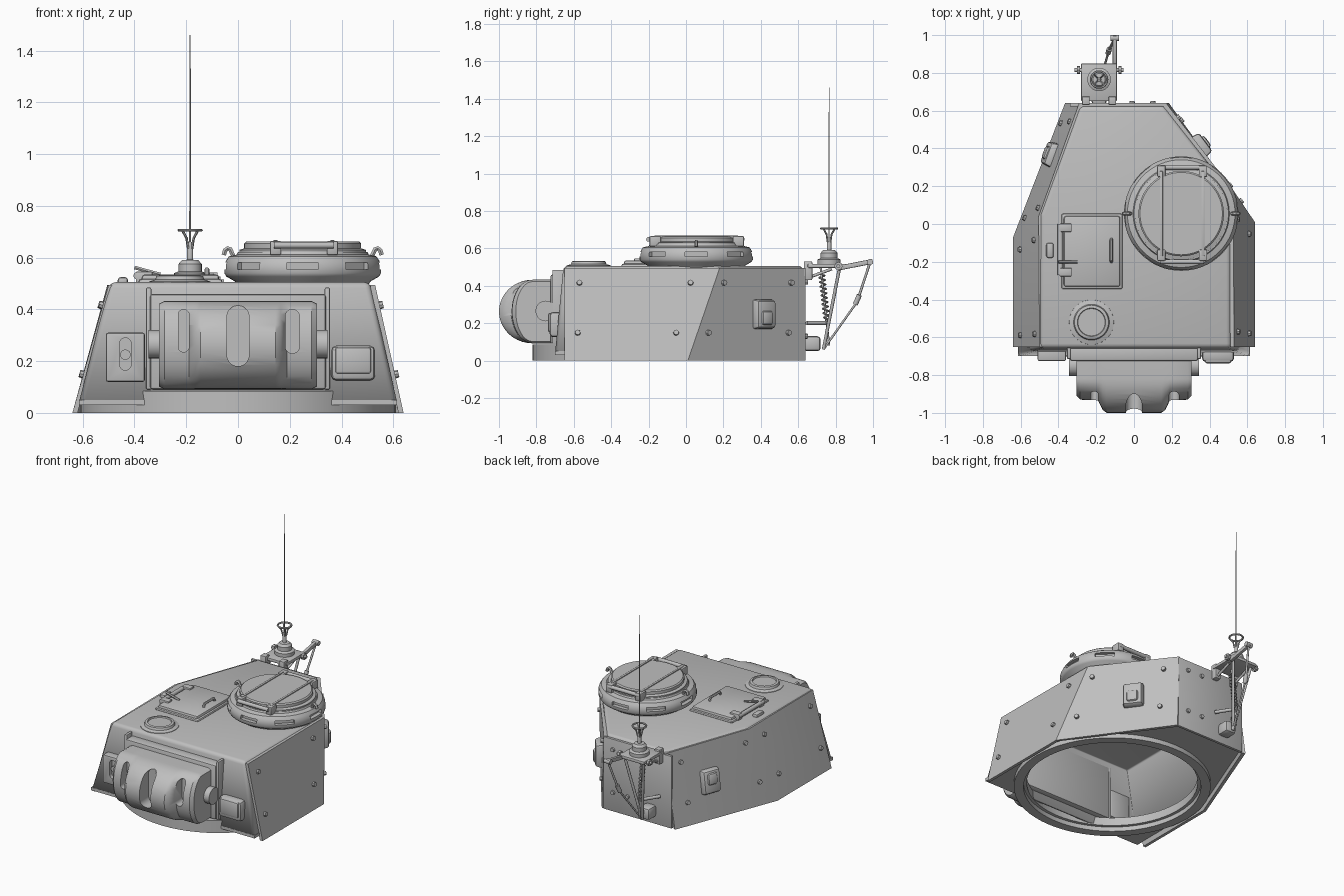
import bpy, bmesh
from math import sin, cos, pi, radians
from mathutils import Vector, Matrix

cube = bpy.data.objects.get("Cube")
if cube:
    bpy.data.objects.remove(cube)

steel = bpy.data.materials.new("grey_steel")
steel.use_nodes = True
steel.diffuse_color = (0.52, 0.52, 0.52, 1)
steel.node_tree.nodes["Principled BSDF"].inputs["Base Color"].default_value = (0.52, 0.52, 0.52, 1)


def shade(me):
    me.shade_smooth()
    me.set_sharp_from_angle(angle=radians(32))


def loft(name, rings, cap_start=True, cap_end=True, loop=False, bevel=0, segs=2):
    """Skin a row of closed point rings."""
    bm = bmesh.new()
    vs = [[bm.verts.new(p) for p in ring] for ring in rings]
    n = len(rings[0])
    pairs = list(zip(vs, vs[1:])) + ([(vs[-1], vs[0])] if loop else [])
    for a, b in pairs:
        for i in range(n):
            j = (i + 1) % n
            bm.faces.new((a[i], a[j], b[j], b[i]))
    if cap_start and not loop:
        bm.faces.new(vs[0][::-1])
    if cap_end and not loop:
        bm.faces.new(vs[-1])
    bmesh.ops.recalc_face_normals(bm, faces=bm.faces)
    if bevel:
        edges = [e for e in bm.edges if len(e.link_faces) == 2 and e.calc_face_angle() > 0.3]
        bmesh.ops.bevel(bm, geom=edges, offset=bevel, segments=segs, profile=0.5,
                        affect='EDGES', clamp_overlap=True)
    me = bpy.data.meshes.new(name)
    bm.to_mesh(me)
    bm.free()
    me.materials.append(steel)
    shade(me)
    ob = bpy.data.objects.new(name, me)
    bpy.context.collection.objects.link(ob)
    return ob


def box(name, loc, size, bevel=0.004, rot=None, taper=1.0):
    """Box; taper scales the outer (local +z) face."""
    rot = rot or Matrix.Identity(3)
    rings = []
    for k, t in ((-1, 1), (1, taper)):
        rings.append([Vector(loc) + rot @ Vector((a * size[0] / 2 * t, b * size[1] / 2 * t, k * size[2] / 2))
                      for a, b in ((-1, -1), (1, -1), (1, 1), (-1, 1))])
    return loft(name, rings, bevel=bevel)


def span(name, x, y, z, bevel=0.004):
    return box(name, [sum(v) / 2 for v in (x, y, z)], [v[1] - v[0] for v in (x, y, z)], bevel)


def rod(name, a, b, r0, r1=None, n=12):
    a, b = Vector(a), Vector(b)
    q = (b - a).to_track_quat('Z', 'Y')
    r1 = r0 if r1 is None else r1
    return loft(name, [[p + q @ Vector((r * cos(2 * pi * i / n), r * sin(2 * pi * i / n), 0)) for i in range(n)]
                       for p, r in ((a, r0), (b, r1))])


def lathe(name, centre, profile, n=48, loop=False):
    return loft(name, [[(centre[0] + r * cos(2 * pi * i / n), centre[1] + r * sin(2 * pi * i / n), z)
                        for i in range(n)] for r, z in profile], loop=loop)


def wire(name, pts, r):
    """Bent round bar along points, as a mesh."""
    cu = bpy.data.curves.new(name, 'CURVE')
    cu.dimensions, cu.bevel_depth, cu.bevel_resolution, cu.use_fill_caps = '3D', r, 1, True
    sp = cu.splines.new('POLY')
    sp.points.add(len(pts) - 1)
    for p, co in zip(sp.points, pts):
        p.co = (*co, 1)
    tmp = bpy.data.objects.new(name + "_path", cu)
    me = bpy.data.meshes.new_from_object(tmp)
    bpy.data.objects.remove(tmp)
    me.materials.clear()
    me.materials.append(steel)
    shade(me)
    ob = bpy.data.objects.new(name, me)
    bpy.context.collection.objects.link(ob)


def cut(ob, cutters):
    for c in cutters:
        m = ob.modifiers.new("cut", 'BOOLEAN')
        m.operation, m.solver, m.object = 'DIFFERENCE', 'EXACT', c
    me = bpy.data.meshes.new_from_object(ob.evaluated_get(bpy.context.evaluated_depsgraph_get()))
    ob.modifiers.clear()
    ob.data = me
    shade(me)
    for c in cutters:
        bpy.data.objects.remove(c)


def slot(x, z0, z1, w, y0, y1):
    """Stadium-shaped cutter running along y."""
    r, ring = w / 2, []
    for i in range(24):
        a = 2 * pi * (i + 0.5) / 24
        ring.append((x + r * cos(a), (z1 - r if sin(a) > 0 else z0 + r) + r * sin(a)))
    return loft("slot_cutter", [[(px, y, pz) for px, pz in ring] for y in (y0, y1)])


# Hollow turret body with rounded roof edges
low = [(-.615, -.70), (-.615, -.06), (-.35, .625), (.17, .625), (.615, 0), (.615, -.70)]
high = [(-.495, -.655), (-.495, .05), (-.285, .625), (.16, .625), (.51, .17), (.51, -.655)]
body = loft("turret_body", [[(x, y, .04) for x, y in low], [(x, y, .505) for x, y in high]],
            cap_start=False, bevel=.022, segs=3)
sol = body.modifiers.new("wall", 'SOLIDIFY')
sol.thickness, sol.offset = .02, -1

# Floor plate with the round ring opening
RC = (0, -.21)
floor = loft("floor_plate", [[(x, y, z) for x, y in low] for z in (.03, .05)])
cut(floor, [rod("floor_cutter", (*RC, -.1), (*RC, .2), .57, n=64)])
lathe("turret_ring", RC, [(.55, 0), (.61, 0), (.61, .085), (.53, .085), (.53, .03), (.55, .03)], 64, loop=True)

# Bolted side armour, front and rear panel on each side
B = ((.64, -.65), (.64, .01), (.185, .64)), ((.53, -.65), (.525, .18), (.17, .64))
A = ((-.64, -.65), (-.64, -.07), (-.365, .64)), ((-.50, -.65), (-.505, .04), (-.29, .64))
for side, (bot, top), s in (("left", B, 1), ("right", A, -1)):
    rings = []
    for k in range(3):
        b, t = Vector((*bot[k], 0)), Vector((*top[k], .495))
        inner = Vector((-s * .02, 0 if k < 2 else -.012, 0))
        rings.append([b, t, t + inner, b + inner])
    loft(side + "_armour", rings)
    for k, panel in enumerate(("front", "rear")):
        def at(u, v):
            b = Vector((*bot[k], 0)).lerp(Vector((*bot[k + 1], 0)), u)
            t = Vector((*top[k], .495)).lerp(Vector((*top[k + 1], .495)), u)
            return b.lerp(t, v)
        ux = (at(1, .5) - at(0, .5)).normalized()
        nz = ux.cross(at(.5, 1) - at(.5, 0)).normalized() * s
        up = nz.cross(ux).normalized()
        for u in (.1, .84):
            for v in (.3, .84):
                p = at(u, v)
                rod(f"{side}_{panel}_bolt", p - nz * .01, p + nz * .014, .017, .014, 8)
        if k:
            # Pistol port cover
            rot = Matrix((ux, up, nz)).transposed()
            box(side + "_pistol_port", at(.58, .5) + nz * .015, (.135, .165, .05), .014, rot, .88)
            box(side + "_port_lip", at(.58, .5) + nz * .03 - up * .02, (.085, .09, .045), .014, rot, .8)
span("rear_armour", (-.34, .175), (.622, .64), (.0, .49), .002)
for x in (-.01, .1):
    for z in (.13, .42):
        rod("rear_bolt", (x, .63, z), (x, .652, z), .016, .013, 8)

# Gun mantlet: half-round section stretched across its width
def section(x, depth, h):
    arc = [(x, -.82 - depth * cos(a), .262 + h * sin(a)) for a in (pi * i / 20 - pi / 2 for i in range(21))]
    return arc + [(x, -.65, .262 + h), (x, -.65, .262 - h)]


half = [(0, .18, .17), (.145, .18, .17), (.165, .165, .17), (.19, .115, .17), (.285, .11, .17), (.305, .09, .16)]
stations = [(-x, d, h) for x, d, h in half[:0:-1]] + half
mantlet = loft("gun_mantlet", [section(*s) for s in stations])
cut(mantlet, [slot(0, .18, .415, .085, -1.1, -.90), slot(-.21, .235, .40, .042, -1.1, -.86),
              slot(.21, .23, .40, .055, -1.1, -.86)])
span("mantlet_frame", (-.34, .34), (-.725, -.64), (.09, .46), .012)
for s in (-1, 1):
    rod("mantlet_trunnion", (s * .29, -.75, .265), (s * .345, -.75, .265), .055, n=20)
    span("frame_rib", *[sorted((s * .335, s * .355)), (-.715, -.64), (.09, .485)], .006)

# Front visors
visor = span("sight_visor", (-.51, -.36), (-.725, -.65), (.12, .31), .008)
cut(visor, [slot(-.435, .165, .29, .045, -.8, -.70)])
rod("sight_lens", (-.435, -.66, .225), (-.435, -.715, .225), .02, n=16)
span("driver_visor", (.36, .53), (-.73, -.65), (.125, .26), .02)
span("visor_lid", (.375, .515), (-.738, -.70), (.15, .255), .012)

# Commander cupola with vision slits
CC = (.25, .055)
cupola = lathe("cupola", CC, [(.25, .49), (.262, .508), (.295, .527), (.303, .54), (.303, .572), (.295, .59),
                              (.285, .605), (.255, .612), (.25, .622), (.235, .622)], 64)
slits = []
for i in range(8):
    a = i * pi / 4
    rot = Matrix.Rotation(a, 3, 'Z')
    slits.append(box("slit_cutter", Vector((*CC, .568)) + rot @ Vector((.30, 0, 0)), (.05, .12, .026), 0, rot))
cut(cupola, slits)
lathe("cupola_hatch", CC, [(.245, .615), (.245, .63), (.226, .636), (.226, .655), (.218, .662)], 64)
lathe("cupola_inner_ring", CC, [(.17, .45), (.2, .45), (.2, .5), (.17, .5)], 40, loop=True)
for x in (.145, .365):
    span("hatch_strap", (x - .008, x + .008), (-.17, .28), (.655, .668), .003)
    for y in (-.165, .28):
        span("hatch_hinge", (x - .022, x + .022), (y - .03, y + .03), (.61, .665), .006)
for y in (-.2, .3):
    rod("hatch_bar", (.14, y, .648), (.37, y, .648), .013)
for s in (-1, 1):
    wire("cupola_hook", [(CC[0] + s * r, CC[1], z) for r, z in
                         ((.265, .60), (.28, .632), (.29, .636), (.3, .628), (.305, .61))], .01)

# Loader hatch with hinge and handle
span("loader_hatch_rim", (-.385, -.06), (-.345, .055), (.495, .518), .012)
span("loader_hatch", (-.372, -.073), (-.332, .042), (.50, .535), .012)
rod("loader_hinge", (-.39, -.27, .53), (-.39, .0, .53), .014)
for y in (-.255, -.02):
    span("hinge_leaf", (-.395, -.33), (y - .022, y + .022), (.50, .546), .005)
wire("hatch_handle", [(-.12, -.2, .53), (-.12, -.19, .555), (-.12, -.09, .555), (-.12, -.08, .53)], .009)
wire("hatch_lever", [(-.3, -.2, .535), (-.35, -.2, .548), (-.4, -.2, .562)], .008)
span("hatch_stop", (-.465, -.425), (-.18, -.10), (.49, .525), .012)

# Roof vent
lathe("roof_vent", (-.225, -.52), [(.12, .495), (.118, .508), (.095, .515), (.09, .53), (.075, .533),
                                   (.072, .525)], 40)

# Antenna mount on the rear
AX, AY = -.185, .765
span("antenna_bracket", (-.28, -.09), (.65, .85), (.495, .517), .006)
lathe("antenna_base", (AX, AY), [(.062, .51), (.062, .54), (.045, .547), (.045, .575), (.032, .59),
                                 (.012, .592), (.012, .65), (.008, .66)], 24)
rod("antenna_lower", (AX, AY, .65), (AX, AY, 1.33), .0035, .003, 8)
rod("antenna_tip", (AX, AY, 1.33), (AX, AY, 1.46), .002, n=6)
circle = [(.043 * cos(2 * pi * i / 24), .043 * sin(2 * pi * i / 24)) for i in range(25)]
wire("antenna_guard", [(AX + x, AY + y, .706) for x, y in circle], .006)
for x, y in circle[3:24:6]:
    wire("guard_strut", [(AX + x * .25, AY + y * .25, .635), (AX + x * .45, AY + y * .45, .675),
                         (AX + x, AY + y, .706)], .005)
rod("bracket_pin", (-.315, .815, .505), (-.055, .815, .505), .01)
for x in (-.295, -.075):
    rod("pin_nut", (x - .008, .815, .505), (x + .008, .815, .505), .022, n=8)
for x in (-.255, -.115):
    span("bracket_foot", (x - .02, x + .02), (.63, .675), (.43, .53), .005)
    rod("bracket_brace", (x, .82, .49), (AX, .735, .06), .009)
    rod("bracket_strut", (x, .645, .2), (AX, .755, .2), .011)
    rod("upper_strut", (x, .645, .44), (x, .78, .49), .008)
span("lower_mount", (-.225, -.145), (.63, .72), (.05, .13), .018)

# Tension spring, swing arm and link rod
coil = []
for i in range(133):
    t, a = i / 132, i * pi / 6
    coil.append((AX + .016 * cos(a), .725 + .03 * t + .016 * sin(a), .46 - .26 * t))
wire("tension_spring", coil, .004)
rod("spring_rod", (AX, .72, .5), (AX, .765, .08), .006)
box("swing_arm", (-.102, .905, .512), (.022, .19, .026), .005, Matrix.Rotation(radians(11), 3, 'X'))
rod("arm_pivot", (-.125, .984, .527), (-.08, .984, .527), .016)
rod("arm_link", (-.102, .984, .525), (-.13, .925, .345), .007)
rod("link_turnbuckle", (-.13, .927, .35), (-.137, .905, .30), .014)
rod("lower_link", (-.137, .905, .30), (AX, .735, .06), .006)
